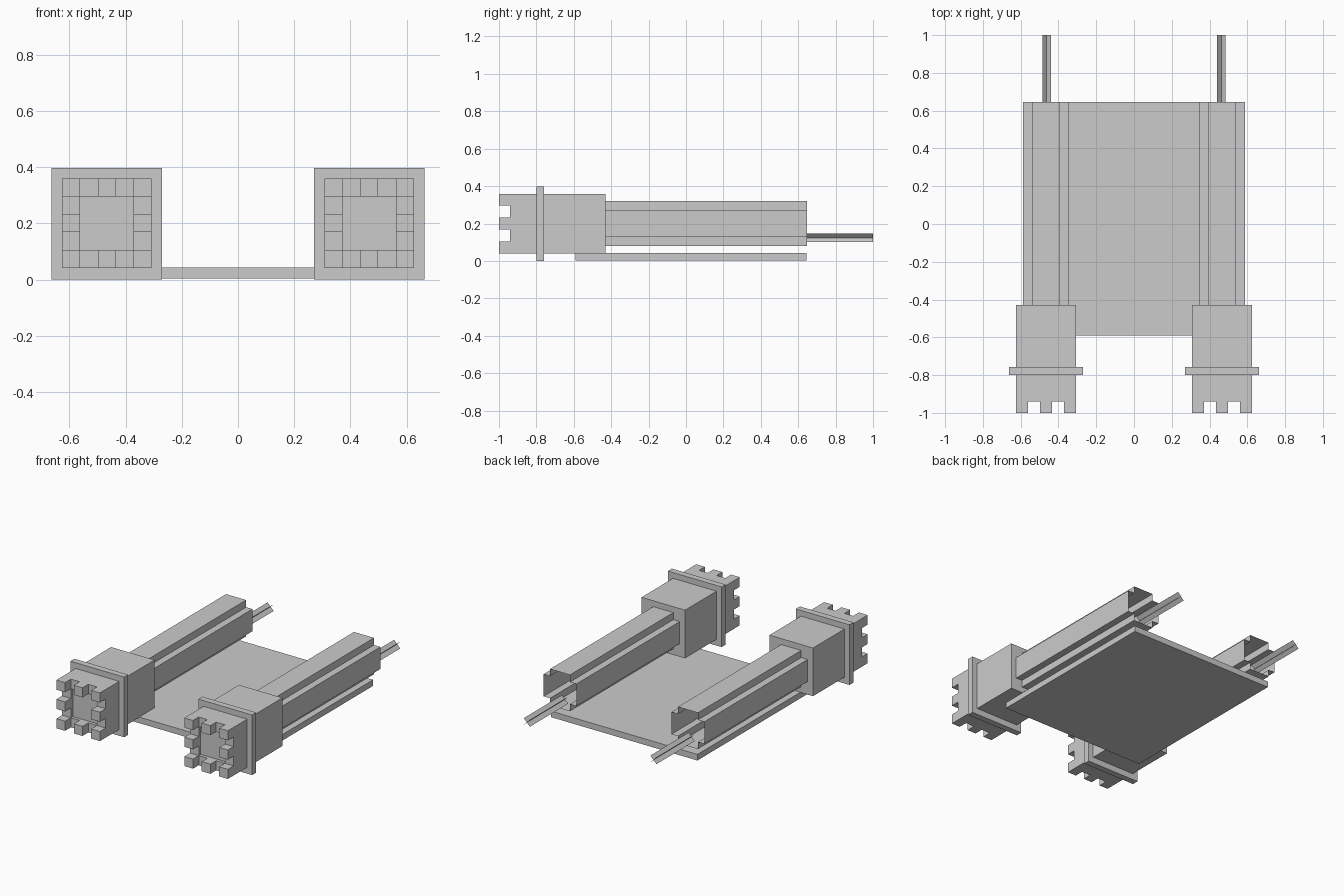
import bpy, bmesh

if "Cube" in bpy.data.objects:
    bpy.data.objects.remove(bpy.data.objects["Cube"])

CX, CZ = 0.467, 0.2      # centre line of the right-hand barrel


def make_object(name, bm):
    mesh = bpy.data.meshes.new(name)
    bm.to_mesh(mesh)
    bm.free()
    obj = bpy.data.objects.new(name, mesh)
    bpy.context.collection.objects.link(obj)
    return obj


def box(name, x0, x1, y0, y1, z0, z1):
    bm = bmesh.new()
    bmesh.ops.create_cube(bm, size=1)
    for v in bm.verts:
        v.co = ((x0 + x1) / 2 + v.co.x * (x1 - x0),
                (y0 + y1) / 2 + v.co.y * (y1 - y0),
                (z0 + z1) / 2 + v.co.z * (z1 - z0))
    return make_object(name, bm)


def extrude_path(name, pts, y0, y1, closed):
    """Open-ended sheet swept along y from (x, z) points."""
    bm = bmesh.new()
    a = [bm.verts.new((x, y0, z)) for x, z in pts]
    b = [bm.verts.new((x, y1, z)) for x, z in pts]
    n = len(pts)
    for i in range(n if closed else n - 1):
        j = (i + 1) % n
        bm.faces.new((a[i], a[j], b[j], b[i]))
    if closed:
        bmesh.ops.recalc_face_normals(bm, faces=bm.faces)
    return make_object(name, bm)


def muzzle(name, cx, cz, half, back):
    """Block with a 5 x 5 castellated front."""
    bm = bmesh.new()
    s = 2 * half / 5

    def depth(i, j):
        if not (0 <= i < 5 and 0 <= j < 5):
            return back
        if 0 < i < 4 and 0 < j < 4:
            return -0.92                       # recessed centre
        return -0.94 if (i + j) % 2 else -1.0  # notch or tooth

    def quad(*cos):
        bm.faces.new([bm.verts.new(c) for c in cos])

    xs = [cx - half + s * i for i in range(6)]
    zs = [cz - half + s * i for i in range(6)]
    for i in range(5):
        for j in range(5):
            d = depth(i, j)
            x0, x1, z0, z1 = xs[i], xs[i + 1], zs[j], zs[j + 1]
            quad((x0, d, z0), (x1, d, z0), (x1, d, z1), (x0, d, z1))
            quad((x0, back, z0), (x0, back, z1), (x1, back, z1), (x1, back, z0))
            # walls down to each deeper neighbour
            for di, dj, p, q in ((-1, 0, (x0, z1), (x0, z0)), (1, 0, (x1, z0), (x1, z1)),
                                 (0, -1, (x0, z0), (x1, z0)), (0, 1, (x1, z1), (x0, z1))):
                e = depth(i + di, j + dj)
                if e > d:
                    quad((p[0], d, p[1]), (p[0], e, p[1]), (q[0], e, q[1]), (q[0], d, q[1]))
    bmesh.ops.remove_doubles(bm, verts=bm.verts, dist=1e-4)
    bmesh.ops.dissolve_limit(bm, angle_limit=0.02, verts=bm.verts, edges=bm.edges)
    return make_object(name, bm)


# Base plate
box("base_plate", -0.535, 0.535, -0.59, 0.645, 0.003, 0.043)

for side, sx in (("right", 1), ("left", -1)):
    cx = sx * CX
    # Castellated muzzle block and its collar
    muzzle(side + "_muzzle", cx, CZ, 0.159, -0.43)
    box(side + "_collar", cx - 0.196, cx + 0.196, -0.80, -0.758, 0.0, 0.397)

    # Hollow plus-shaped barrel, open at the back
    o, n = 0.12, 0.073
    plus = [(n, o), (n, n), (o, n), (o, -n), (n, -n), (n, -o),
            (-n, -o), (-n, -n), (-o, -n), (-o, n), (-n, n), (-n, o)]
    extrude_path(side + "_barrel", [(cx + x, CZ + z) for x, z in plus], -0.43, 0.647, True)

    # Cable made of two crossed sheets
    r, cz = 0.0225, 0.123
    for k, d in (("a", 1), ("b", -1)):
        extrude_path(f"{side}_cable_{k}", [(sx * 0.462 - r, cz - d * r), (sx * 0.462 + r, cz + d * r)],
                     0.60, 1.0, False)
